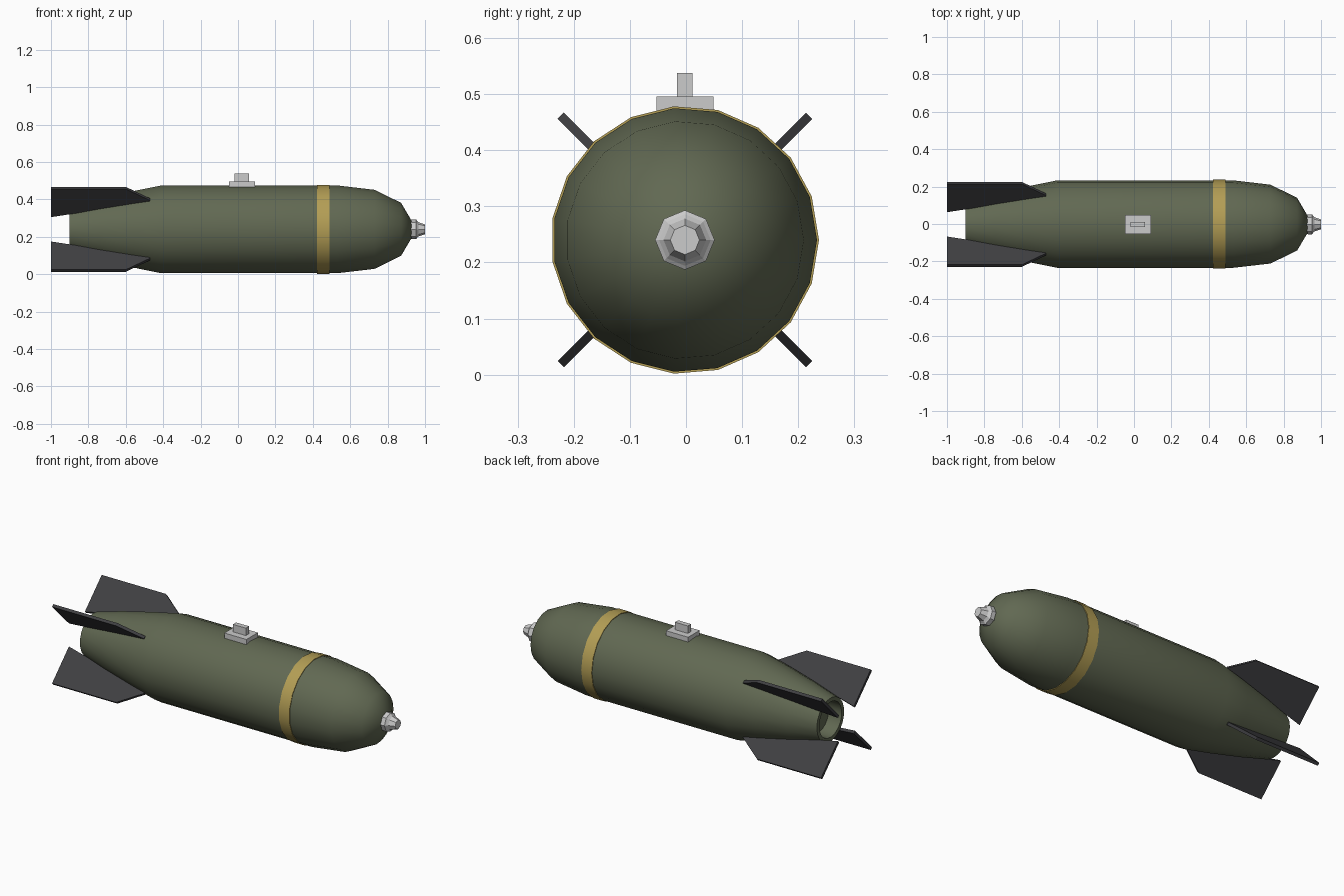
import bpy, bmesh, math

if "Cube" in bpy.data.objects:
    bpy.data.objects.remove(bpy.data.objects["Cube"])

CY, CZ = -0.002, 0.24   # long axis of the bomb


def material(name, rgb):
    m = bpy.data.materials.new(name)
    m.diffuse_color = (*rgb, 1)
    m.use_nodes = True
    m.node_tree.nodes["Principled BSDF"].inputs["Base Color"].default_value = m.diffuse_color
    return m


olive = material("olive_paint", (0.12, 0.14, 0.085))
yellow = material("yellow_paint", (0.45, 0.34, 0.09))
dark = material("dark_metal", (0.05, 0.05, 0.055))


def finish(bm, name, mat=None, smooth=None):
    bmesh.ops.recalc_face_normals(bm, faces=bm.faces)
    me = bpy.data.meshes.new(name)
    bm.to_mesh(me)
    bm.free()
    ob = bpy.data.objects.new(name, me)
    bpy.context.collection.objects.link(ob)
    if mat:
        me.materials.append(mat)
    if smooth:
        bpy.ops.object.select_all(action='DESELECT')
        ob.select_set(True)
        bpy.context.view_layer.objects.active = ob
        bpy.ops.object.shade_smooth_by_angle(angle=math.radians(smooth))
    return ob


def lathe(name, profile, sides, mat=None, smooth=None, closed=False):
    """Revolve (x, radius) points about the long axis."""
    bm = bmesh.new()
    rings = []
    for x, r in profile:
        rings.append([bm.verts.new((x, CY + r * math.cos(a), CZ + r * math.sin(a)))
                      for a in (2 * math.pi * i / sides for i in range(sides))])
    pairs = list(zip(rings, rings[1:]))
    if closed:
        pairs.append((rings[-1], rings[0]))
    for p, q in pairs:
        for i in range(sides):
            j = (i + 1) % sides
            bm.faces.new((p[i], p[j], q[j], q[i]))
    if not closed:
        bm.faces.new(rings[0])
        bm.faces.new(rings[-1])
    return finish(bm, name, mat, smooth)


def box(name, lo, hi):
    bm = bmesh.new()
    bmesh.ops.create_cube(bm, size=1)
    for v in bm.verts:
        v.co = [(a + b) / 2 + c * (b - a) for a, b, c in zip(lo, hi, v.co)]
    return finish(bm, name)


# Body with recessed tail opening
lathe("body", [(-0.82, 0.10), (-0.90, 0.10), (-0.90, 0.122), (-0.74, 0.164),
               (-0.56, 0.205), (-0.41, 0.2355), (0.53, 0.2355), (0.73, 0.212),
               (0.872, 0.142), (0.927, 0.048)], 19, olive, 40)

# Painted band
lathe("band", [(0.423, 0.23), (0.423, 0.239), (0.488, 0.239), (0.488, 0.23)],
      19, yellow, 40, closed=True)

# Nose fuse
lathe("nose_fuse", [(0.91, 0.045), (0.93, 0.053), (0.952, 0.053), (0.957, 0.046),
                    (0.965, 0.038), (1.0, 0.026)], 8)

# Four diagonal tail fins
FIN = [(-0.47, 0.215), (-0.47, 0.226), (-0.60, 0.313), (-1.0, 0.313), (-1.0, 0.10)]
for k in range(4):
    a = math.radians(45 + 90 * k)
    c, s = math.cos(a), math.sin(a)
    bm = bmesh.new()
    sides = [[bm.verts.new((x, CY + r * c - t * s, CZ + r * s + t * c)) for x, r in FIN]
             for t in (-0.008, 0.008)]
    for f in sides:
        bm.faces.new(f)
    for i in range(len(FIN)):
        j = (i + 1) % len(FIN)
        bm.faces.new((sides[0][i], sides[0][j], sides[1][j], sides[1][i]))
    finish(bm, f"tail_fin_{k + 1}", dark)

# Hanging lug
box("lug_base", (-0.048, CY - 0.051, 0.465), (0.09, CY + 0.051, 0.496))
box("lug_post", (-0.02, CY - 0.014, 0.49), (0.06, CY + 0.014, 0.538))
